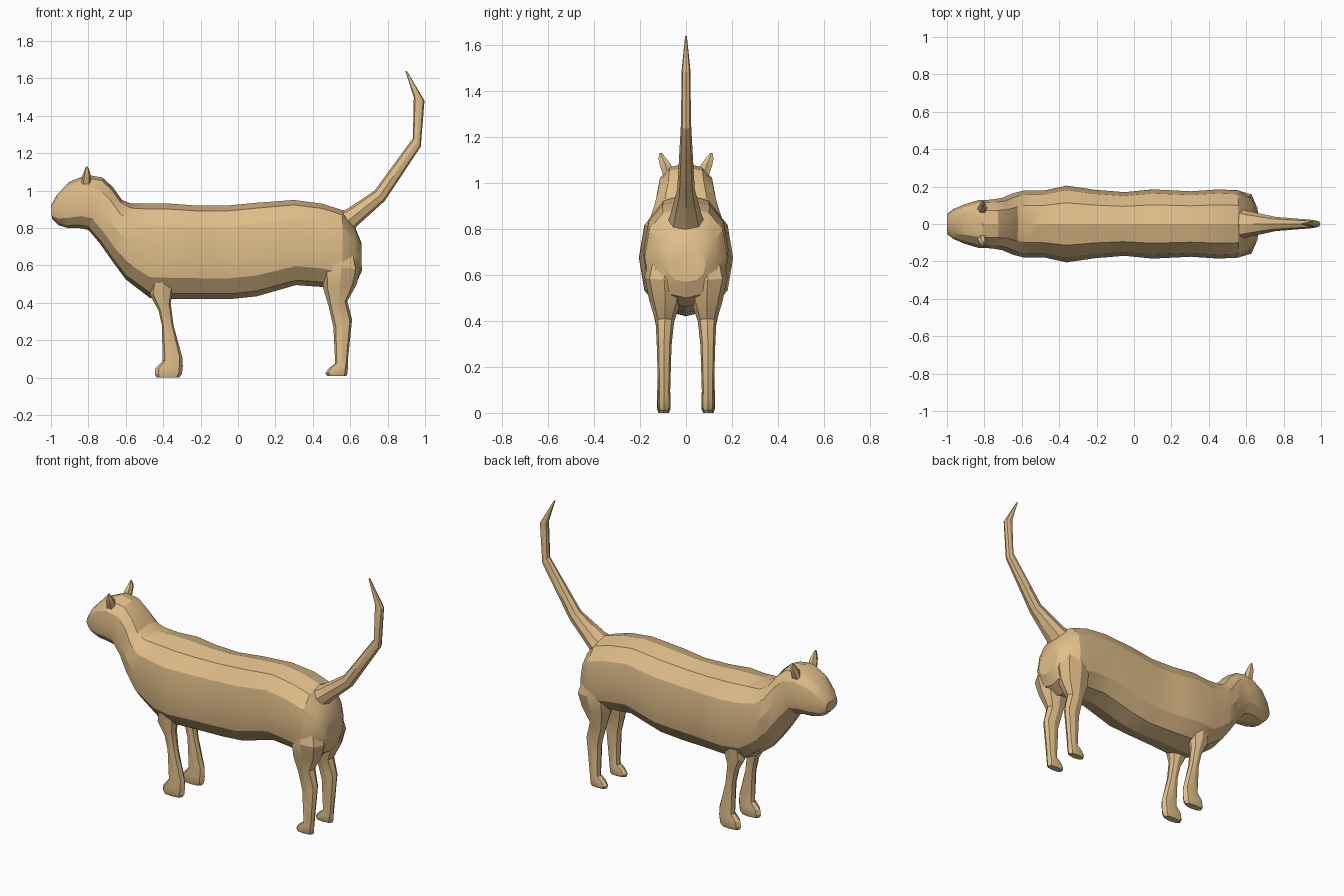
import bpy, bmesh
from math import sin, cos, pi, copysign, radians

fur = bpy.data.materials.new("tan_fur")
fur.diffuse_color = (0.74, 0.51, 0.25, 1)


def boxy(v, p):
    return copysign(abs(v) ** p, v)


def loft(name, rings, sides=12, y=0.0, power=0.85):
    """Each ring: (x, z) of one edge, (x, z) of the opposite edge, half width, [y offset]."""
    bm = bmesh.new()
    loops = []
    for xa, za, xb, zb, w, *dy in rings:
        yc = dy[0] if dy else y
        loop = []
        for i in range(sides):
            a = 2 * pi * i / sides
            u, v = boxy(cos(a), power), boxy(sin(a), power)
            loop.append(bm.verts.new(((xa + xb) / 2 + u * (xa - xb) / 2,
                                      yc + v * w,
                                      (za + zb) / 2 + u * (za - zb) / 2)))
        loops.append(loop)
    for la, lb in zip(loops, loops[1:]):
        for i in range(sides):
            j = (i + 1) % sides
            bm.faces.new((la[i], la[j], lb[j], lb[i]))
    bm.faces.new(loops[0])
    bm.faces.new(loops[-1])
    bmesh.ops.recalc_face_normals(bm, faces=bm.faces)
    me = bpy.data.meshes.new(name)
    bm.to_mesh(me)
    bm.free()
    ob = bpy.data.objects.new(name, me)
    bpy.context.collection.objects.link(ob)
    me.materials.append(fur)
    bpy.context.view_layer.objects.active = ob
    ob.select_set(True)
    bpy.ops.object.shade_smooth_by_angle(angle=radians(25))
    ob.select_set(False)
    return ob


def pair(name, rings, **kw):
    """Loft on the +y side, mirrored to the -y side."""
    ob = loft(name, rings, **kw)
    m = ob.modifiers.new("mirror", 'MIRROR')
    m.use_axis = (False, True, False)


# head, neck and trunk in one skin, nose to rump
loft("body_and_head", [
    (-1.00, 0.92, -0.995, 0.85, 0.055),
    (-0.97, 0.975, -0.96, 0.815, 0.08),
    (-0.905, 1.045, -0.91, 0.80, 0.105),
    (-0.81, 1.085, -0.85, 0.80, 0.128),
    (-0.725, 1.07, -0.80, 0.79, 0.13),
    (-0.67, 1.02, -0.74, 0.72, 0.14),
    (-0.62, 0.95, -0.67, 0.62, 0.165),
    (-0.57, 0.93, -0.60, 0.525, 0.18),
    (-0.48, 0.93, -0.47, 0.425, 0.18),
    (-0.36, 0.93, -0.36, 0.42, 0.205),
    (-0.22, 0.92, -0.20, 0.42, 0.183),
    (-0.06, 0.92, -0.04, 0.42, 0.17),
    (0.10, 0.935, 0.10, 0.435, 0.185),
    (0.30, 0.95, 0.31, 0.495, 0.175),
    (0.45, 0.93, 0.45, 0.485, 0.185),
    (0.56, 0.895, 0.56, 0.46, 0.18),
    (0.62, 0.82, 0.63, 0.50, 0.14),
    (0.66, 0.72, 0.662, 0.57, 0.085),
])

# upright tail, tapering to a bent tip
loft("tail", [
    (0.50, 0.88, 0.60, 0.74, 0.09),
    (0.58, 0.90, 0.635, 0.81, 0.07),
    (0.73, 1.00, 0.785, 0.945, 0.038),
    (0.935, 1.28, 0.977, 1.235, 0.022),
    (0.94, 1.50, 0.997, 1.48, 0.019),
    (0.894, 1.64, 0.905, 1.638, 0.004),
], sides=8)

# front legs with paws
pair("front_legs", [
    (-0.435, 0.0, -0.315, 0.0, 0.023, 0.097),
    (-0.445, 0.02, -0.30, 0.02, 0.03, 0.097),
    (-0.44, 0.05, -0.295, 0.06, 0.03, 0.097),
    (-0.403, 0.09, -0.298, 0.11, 0.028, 0.097),
    (-0.407, 0.28, -0.345, 0.28, 0.028, 0.097),
    (-0.425, 0.36, -0.36, 0.40, 0.034, 0.097),
    (-0.47, 0.44, -0.34, 0.49, 0.05, 0.10),
    (-0.45, 0.58, -0.34, 0.58, 0.06, 0.10),
], sides=8)

# hind legs with paws, widening into the thighs
pair("hind_legs", [
    (0.475, 0.01, 0.58, 0.01, 0.022, 0.095),
    (0.468, 0.025, 0.585, 0.02, 0.028, 0.095),
    (0.485, 0.05, 0.588, 0.06, 0.028, 0.095),
    (0.52, 0.075, 0.588, 0.10, 0.026, 0.095),
    (0.51, 0.27, 0.61, 0.31, 0.032, 0.095),
    (0.485, 0.38, 0.585, 0.41, 0.04, 0.092),
    (0.455, 0.48, 0.635, 0.50, 0.07, 0.09),
    (0.45, 0.60, 0.655, 0.58, 0.085, 0.095),
    (0.48, 0.72, 0.62, 0.70, 0.06, 0.09),
], sides=8)

# small ears leaning outward
pair("ears", [
    (-0.84, 1.03, -0.785, 1.03, 0.026, 0.075),
    (-0.832, 1.08, -0.787, 1.08, 0.028, 0.09),
    (-0.822, 1.105, -0.793, 1.105, 0.02, 0.102),
    (-0.813, 1.13, -0.805, 1.13, 0.007, 0.11),
], sides=6)
